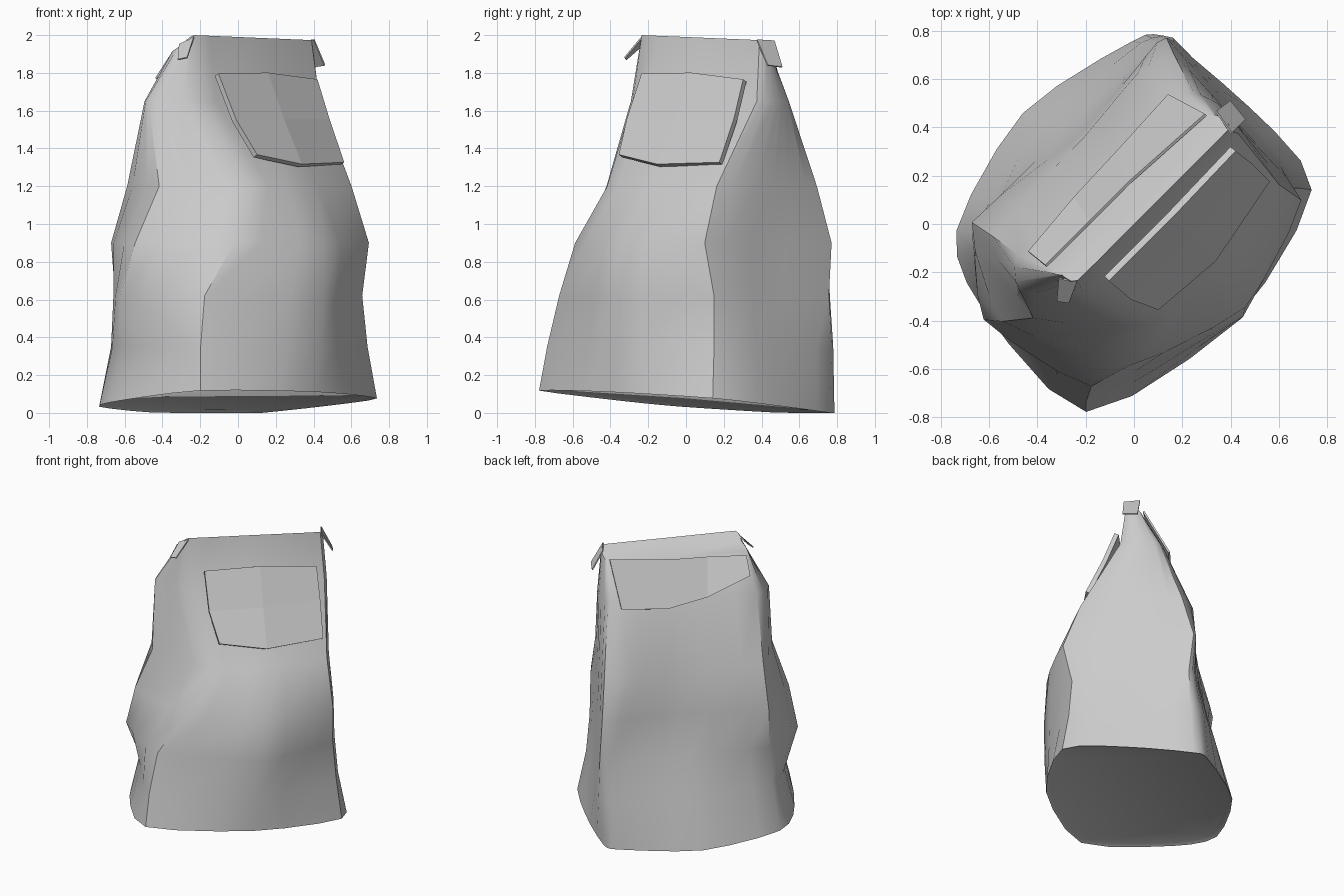
import bpy
import bmesh
import math
from mathutils import Vector

cube = bpy.data.objects.get("Cube")
if cube:
    bpy.data.objects.remove(cube, do_unlink=True)

paper = bpy.data.materials.new("plain_grey_paper")
paper.use_nodes = True
grey = (0.6, 0.6, 0.6, 1)
paper.diffuse_color = grey
shader = next(n for n in paper.node_tree.nodes if n.type == 'BSDF_PRINCIPLED')
shader.inputs["Base Color"].default_value = grey
shader.inputs["Roughness"].default_value = 0.9


def place(across, forward, height):
    """The bag is turned so that its broad side looks between front and right."""
    root = math.sqrt(2)
    return Vector(((across + forward) / root, (across - forward) / root, height))


def finish(name, bm):
    bmesh.ops.recalc_face_normals(bm, faces=bm.faces)
    mesh = bpy.data.meshes.new(name)
    bm.to_mesh(mesh)
    bm.free()
    mesh.materials.append(paper)
    obj = bpy.data.objects.new(name, mesh)
    bpy.context.collection.objects.link(obj)
    return obj


def rounded_ring(points, slack, steps=3):
    """Closed soft curve through the fold points."""
    ring = []
    count = len(points)
    for i in range(count):
        before, a = points[i - 1], points[i]
        b, after = points[(i + 1) % count], points[(i + 2) % count]
        for s in range(steps):
            t = s / steps
            ease = t * t * (3 - 2 * t)
            leave = t * (1 - t) ** 2
            arrive = t * t * (t - 1)
            ring.append(a.lerp(b, ease) + slack * (leave * (b - before) + arrive * (after - a)))
    return ring


def sheet(name, rows, thickness):
    """Thin flat-faced paper piece through rows of points."""
    bm = bmesh.new()
    grid = [[bm.verts.new(place(*p)) for p in row] for row in rows]
    for upper, lower in zip(grid, grid[1:]):
        for i in range(len(upper) - 1):
            bm.faces.new((upper[i], lower[i], lower[i + 1], upper[i + 1]))
    obj = finish(name, bm)
    solid = obj.modifiers.new("paper_thickness", 'SOLIDIFY')
    solid.thickness = thickness
    solid.offset = 0


# Crumpled body: each fold runs from the base to the mouth as (across, forward)
levels = (0, .35, .62, .9, 1.2, 1.65, 2)
folds = {
    "front_left": ((-.69, .41), (-.66, .38), (-.6, .35), (-.43, .4), (-.24, .35), (-.35, .05), (-.33, 0)),
    "front_middle": ((0, .58), (.03, .59), (.05, .59), (.08, .57), (.1, .38), (.1, .09), (.1, 0)),
    "front_right": ((.62, .42), (.59, .38), (.57, .36), (.56, .42), (.54, .31), (.57, .04), (.55, 0)),
    "right_gusset": ((.68, 0), (.64, 0), (.62, 0), (.6, 0), (.6, -.05), (.6, -.1), (.57, -.05)),
    "back_right": ((.63, -.45), (.66, -.43), (.65, -.42), (.64, -.45), (.61, -.37), (.56, -.21), (.55, -.09)),
    "back_crease": ((.53, -.54), (.55, -.51), (.56, -.46), (.47, -.45), (.45, -.43), (.47, -.24), (.48, -.11)),
    "back_middle": ((0, -.65), (.02, -.56), (.05, -.48), (.1, -.42), (.1, -.4), (.1, -.21), (.1, -.12)),
    "back_left": ((-.54, -.5), (-.5, -.45), (-.48, -.44), (-.47, -.48), (-.45, -.38), (-.43, -.25), (-.38, -.12)),
    "left_gusset": ((-.69, -.2), (-.62, -.22), (-.72, -.16), (-.67, -.1), (-.57, -.02), (-.53, -.14), (-.36, -.06)),
}

bm = bmesh.new()
rings = []
for i, level in enumerate(levels):
    points = [Vector((*path[i], 0)) for path in folds.values()]
    ring = []
    for p in rounded_ring(points, 0.38 if i == 0 else 0.2):
        spot = place(p.x, p.y, level)
        if i == 0:
            # The base leans, so the front edge lifts off the ground
            spot.z = max(0, 0.06 - 0.085 * spot.y + 0.04 * spot.x)
        elif level == levels[-1]:
            # The folded mouth slopes down to the back and to the right
            spot.z = 1.99 + 0.85 * min(p.y, 0) - 0.03 * p.x
        ring.append(bm.verts.new(spot))
    rings.append(ring)

for low, high in zip(rings, rings[1:]):
    for i in range(len(low)):
        j = (i + 1) % len(low)
        bm.faces.new((low[i], low[j], high[j], high[i]))
base = bm.faces.new(rings[0][::-1])
bm.faces.new(rings[-1])
bmesh.ops.recalc_face_normals(bm, faces=bm.faces)
bmesh.ops.inset_region(bm, faces=[base], thickness=0.025, depth=-0.012)
body = finish("bag_body", bm)
bpy.ops.object.select_all(action='DESELECT')
body.select_set(True)
bpy.context.view_layer.objects.active = body
bpy.ops.object.shade_smooth_by_angle(angle=math.radians(35))

# Blank label on the broad front side
sheet("front_label", (
    ((-.24, .08, 1.79), (.13, .08, 1.795), (.51, .07, 1.76)),
    ((-.23, .2, 1.55), (.13, .2, 1.55), (.52, .15, 1.55)),
    ((-.18, .31, 1.36), (.13, .335, 1.31), (.52, .26, 1.32)),
), 0.03)

# Rolled mouth hanging down the back
sheet("back_flap", (
    ((.53, -.11, 1.91), (.1, -.135, 1.89), (-.12, -.135, 1.89), (-.38, -.135, 1.88)),
    ((.48, -.275, 1.62), (.17, -.26, 1.59), (-.1, -.25, 1.65), (-.39, -.225, 1.77)),
), 0.012)

# Loose fastening tabs at both ends of the mouth
sheet("right_tab", (
    ((.55, .02, 1.975), (.57, -.09, 1.97)),
    ((.63, .02, 1.84), (.64, -.08, 1.83)),
), 0.008)
sheet("left_tab", (
    ((-.33, 0, 1.99), (-.38, -.06, 1.95)),
    ((-.42, .04, 1.88), (-.45, 0, 1.87)),
), 0.008)
